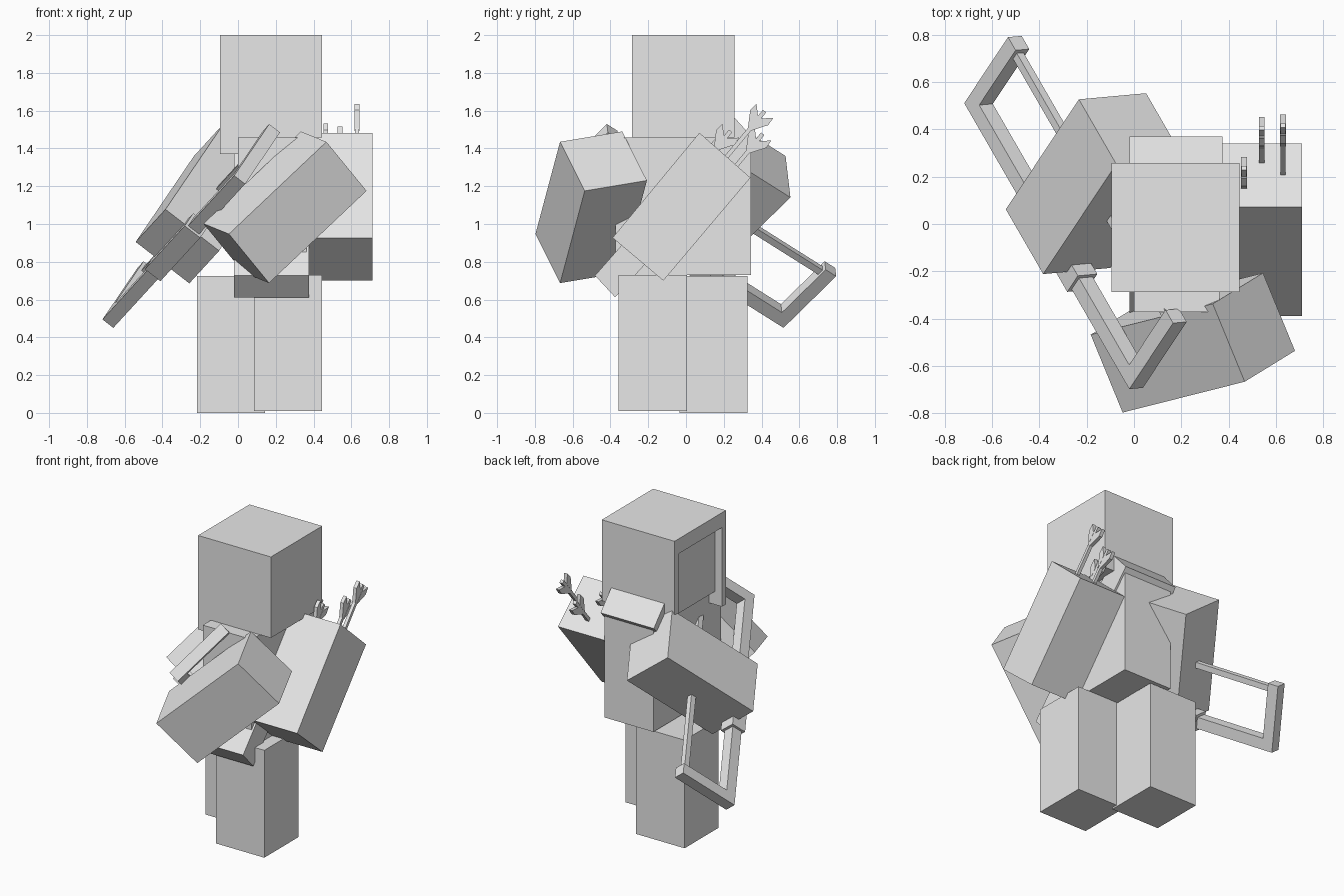
import bpy, bmesh
from mathutils import Vector, Matrix

if "Cube" in bpy.data.objects:
    bpy.data.objects.remove(bpy.data.objects["Cube"])

grey = bpy.data.materials.new("plain_grey")
grey.diffuse_color = (0.8, 0.8, 0.8, 1)
grey.use_nodes = True
grey.node_tree.nodes["Principled BSDF"].inputs["Base Color"].default_value = grey.diffuse_color


def finish(name, bm):
    bmesh.ops.recalc_face_normals(bm, faces=bm.faces)
    mesh = bpy.data.meshes.new(name)
    bm.to_mesh(mesh)
    bm.free()
    mesh.materials.append(grey)
    obj = bpy.data.objects.new(name, mesh)
    bpy.context.collection.objects.link(obj)
    return obj


def box(name, lo, hi, frame=Matrix.Identity(4)):
    """Box between two corners, given in a local frame."""
    lo, hi = Vector(lo), Vector(hi)
    bm = bmesh.new()
    size = Matrix.Diagonal((*(hi - lo), 1))
    bmesh.ops.create_cube(bm, size=1, matrix=frame @ Matrix.Translation((lo + hi) / 2) @ size)
    return finish(name, bm)


def prism(name, points, x0, x1):
    """Outline in the y-z plane, extruded from x0 to x1."""
    bm = bmesh.new()
    face = bm.faces.new([bm.verts.new((x0, y, z)) for y, z in points])
    ext = bmesh.ops.extrude_face_region(bm, geom=[face])
    moved = [v for v in ext["geom"] if isinstance(v, bmesh.types.BMVert)]
    bmesh.ops.translate(bm, verts=moved, vec=(x1 - x0, 0, 0))
    return finish(name, bm)


def frame_from(origin, first, second):
    """Right-angled frame: local x along first, local y towards second."""
    x = Vector(first).normalized()
    y = Vector(second)
    y = (y - x * y.dot(x)).normalized()
    z = x.cross(y)
    rot = Matrix((x, y, z)).transposed().to_4x4()
    return Matrix.Translation(origin) @ rot


# Legs and sideways torso
box("front_leg", (0.085, -0.357, 0.01), (0.445, 0.006, 0.73))
box("back_leg", (-0.217, -0.035, 0.0), (0.143, 0.325, 0.725))
box("torso", (0.0, -0.373, 0.73), (0.362, 0.345, 1.457))

# Head with a hood rim around a recessed face on the -x side
box("head", (0.0, -0.287, 1.457), (0.445, 0.257, 2.0))
prism("hood_rim", [(-0.287, 1.37), (-0.245, 1.37), (-0.245, 1.9), (0.208, 1.9),
                   (0.208, 1.37), (0.257, 1.37), (0.257, 2.0), (-0.287, 2.0)], -0.095, 0.0)
box("face", (-0.042, -0.245, 1.457), (0.0, 0.208, 1.9))

# Diagonal strap and quiver
prism("strap", [(-0.375, 0.612), (0.37, 1.438), (0.255, 1.565), (-0.482, 0.727)], -0.02, 0.375)
prism("quiver", [(-0.389, 0.927), (0.071, 1.483), (0.341, 1.245), (-0.12, 0.70)], 0.35, 0.711)

# Drawing arm, bent across the chest
f = frame_from((-0.048, -0.797, 0.947), (0.515, 0.13, 0.487), (-0.13, 0.327, 0.058))
box("drawing_arm", (0, 0, -0.36), (0.722, 0.36, 0), f)

# Bow arm: local x runs to the hand, local y along the bow
f = frame_from((-0.233, 0.527, 1.36), (-0.309, -0.465, -0.455), (0.157, -0.275, 0.171))
side = 1 if f.to_3x3().col[2].x > 0 else -1


def arm_box(name, x0, x1, y0, y1, half):
    """Box in the arm frame, or centred across the arm with a half width."""
    mid = 0.18 * side
    return box(name, (x0, y0, mid - half), (x1, y1, mid + half), f)


arm_box("bow_arm", 0, 0.72, 0, 0.36, 0.18)

# Bow: U-shaped frame, grip and string
T = 0.073
bm = bmesh.new()
outline = [(0.333, -0.615), (0.765, -0.615), (0.765, 0.975), (0.333, 0.975),
           (0.333, 0.975 - T), (0.765 - T, 0.975 - T), (0.765 - T, T - 0.615), (0.333, T - 0.615)]
face = bm.faces.new([bm.verts.new((x, y, 0.18 * side - T / 2)) for x, y in outline])
ext = bmesh.ops.extrude_face_region(bm, geom=[face])
bmesh.ops.translate(bm, vec=(0, 0, T),
                    verts=[v for v in ext["geom"] if isinstance(v, bmesh.types.BMVert)])
bm.transform(f)
finish("bow_frame", bm)
arm_box("bow_grip", 0.675, 0.78, -0.06, 0.42, 0.052)
arm_box("bow_string", 0.355, 0.392, T - 0.615, 0.975 - T, 0.018)

# Arrows: shaft and flared vanes, lying in the quiver's direction
for i, (x, y, z, length) in enumerate([(0.465, 0.23, 1.485, 0.10),
                                       (0.54, 0.40, 1.47, 0.20),
                                       (0.63, 0.41, 1.59, 0.30)], 1):
    f = frame_from((x, y, z), (0, 0.64, 0.77), (0, 0.77, -0.64))
    box(f"arrow_shaft_{i}", (-length - 0.1, -0.011, -0.011), (0.01, 0.011, 0.011), f)
    for s, label in ((1, "low"), (-1, "high")):
        pts = [f @ Vector((a, b * s, 0)) for a, b in
               ((-0.12, 0.008), (-0.035, 0.062), (0.012, 0.058), (-0.035, 0.008))]
        prism(f"arrow_vane_{i}_{label}", [(p.y, p.z) for p in pts], x - 0.012, x + 0.012)
